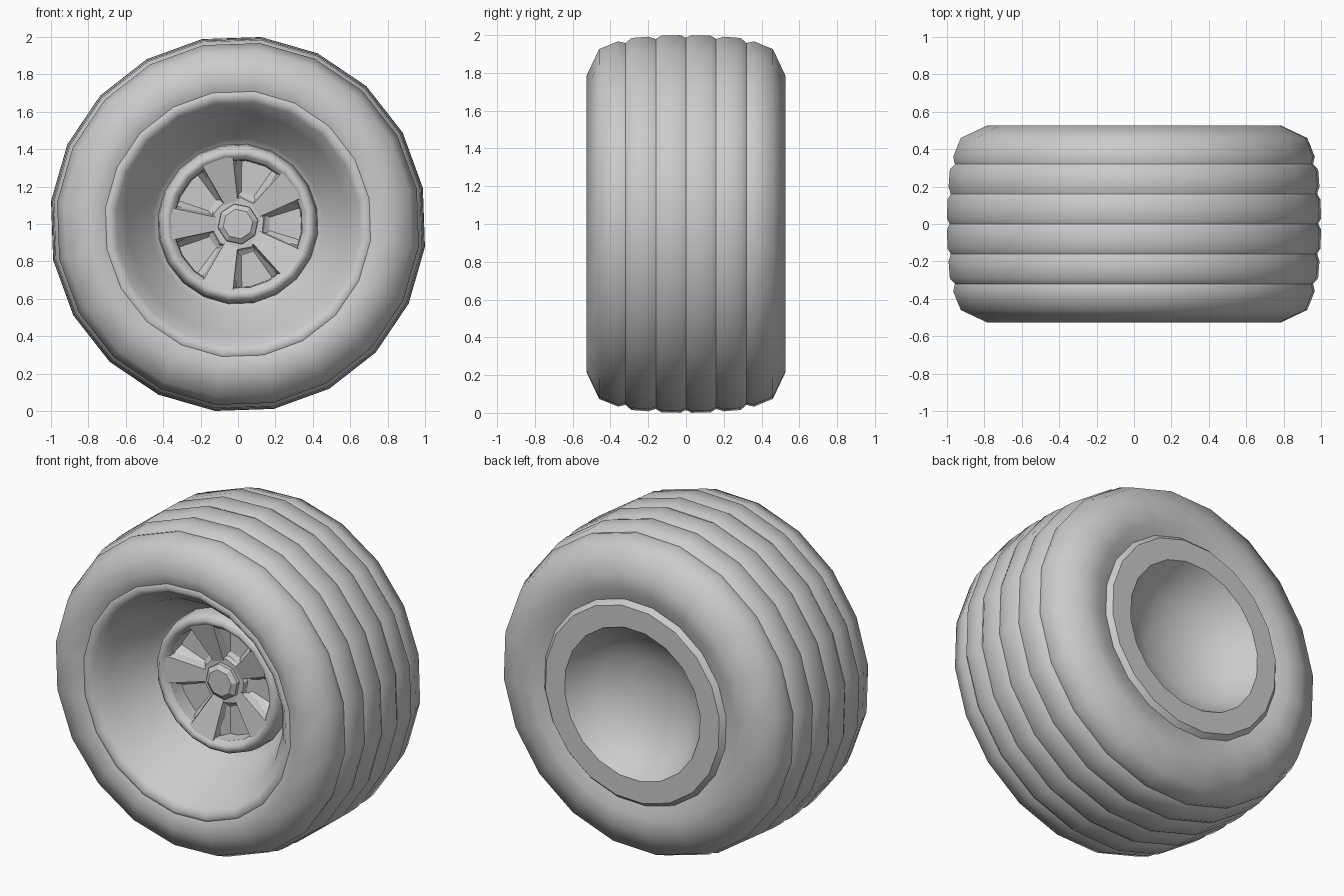
import bpy, bmesh, math
from mathutils import Matrix

if "Cube" in bpy.data.objects:
    bpy.data.objects.remove(bpy.data.objects["Cube"])

SIDES = 20
OFFSET = math.radians(11)

grey = bpy.data.materials.new("plain_grey")
grey.diffuse_color = (0.6, 0.6, 0.6, 1)
grey.use_nodes = True
grey.node_tree.nodes["Principled BSDF"].inputs["Base Color"].default_value = grey.diffuse_color


def finish(name, bm):
    bmesh.ops.recalc_face_normals(bm, faces=bm.faces)
    mesh = bpy.data.meshes.new(name)
    bm.to_mesh(mesh)
    bm.free()
    mesh.materials.append(grey)
    obj = bpy.data.objects.new(name, mesh)
    obj.location.z = 1
    bpy.context.collection.objects.link(obj)
    return obj


def lathe(name, profile, sides=SIDES, closed=False, flat=False):
    """Spin (y, radius, sharp) points about the axle; radius 0 makes a pole."""
    bm = bmesh.new()
    rings = []
    for y, r, _ in profile:
        if r == 0:
            rings.append([bm.verts.new((0, y, 0))] * sides)
        else:
            angles = [OFFSET + 2 * math.pi * i / sides for i in range(sides)]
            rings.append([bm.verts.new((r * math.cos(a), y, r * math.sin(a))) for a in angles])
    count = len(rings)
    for k in range(count if closed else count - 1):
        a, b = rings[k], rings[(k + 1) % count]
        for i in range(sides):
            j = (i + 1) % sides
            corners = list(dict.fromkeys((a[i], a[j], b[j], b[i])))
            bm.faces.new(corners).smooth = not flat
    # Crease the rings flagged as sharp
    for ring, point in zip(rings, profile):
        if point[2] and point[1]:
            for i in range(sides):
                edge = bm.edges.get((ring[i], ring[(i + 1) % sides]))
                if edge:
                    edge.smooth = False
    return finish(name, bm)


def wedge(name, angle, inner, outer, back, flare, inset=0, pocket=0):
    """Tapered block along a radius; inner/outer are (radius, half width, front y)."""
    bm = bmesh.new()
    front, rear = [], []
    for (r, w, y), signs in ((inner, (-1, 1)), (outer, (1, -1))):
        for s in signs:
            front.append(bm.verts.new((r, y, s * w)))
            rear.append(bm.verts.new((r, back, s * (w + flare))))
    face = bm.faces.new(front)
    bm.faces.new(rear[::-1])
    for i in range(4):
        j = (i + 1) % 4
        bm.faces.new((front[i], rear[i], rear[j], front[j]))
    bmesh.ops.recalc_face_normals(bm, faces=bm.faces)
    if inset:
        # Sunken window with a flat floor
        bmesh.ops.inset_individual(bm, faces=[face], thickness=inset)
        for v in face.verts:
            v.co.y = pocket
    bmesh.ops.rotate(bm, verts=bm.verts, matrix=Matrix.Rotation(-angle, 3, 'Y'))
    return finish(name, bm)


# Tyre: ribbed tread with rounded shoulders; the bead is tighter at the back
half = [(0.03, 1.007, 0), (0.13, 1.005, 0), (0.16, 0.987, 1), (0.20, 0.999, 0),
        (0.29, 0.992, 0), (0.32, 0.965, 1), (0.36, 0.974, 0), (0.46, 0.933, 0),
        (0.527, 0.79, 0)]
front_bead = [(-0.44, 0.68, 1), (-0.498, 0.714, 1)]
back_bead = [(0.52, 0.70, 0), (0.495, 0.625, 1), (0.44, 0.60, 1)]
tyre = front_bead + [(-y, r, s) for y, r, s in reversed(half)] + [(0, 0.993, 1)] + half + back_bead
lathe("tyre", tyre, closed=True)

# Rim: recessed front barrel with raised hub ring, hidden drum, flat back ring and shallow bowl
rim = [(-0.085, 0, 0), (-0.085, 0.34, 1), (-0.185, 0.345, 1), (-0.212, 0.365, 0),
       (-0.222, 0.388, 0), (-0.20, 0.415, 0), (-0.165, 0.424, 0), (-0.11, 0.43, 1),
       (-0.13, 0.46, 0), (-0.40, 0.59, 0), (-0.48, 0.655, 0), (-0.51, 0.69, 0),
       (-0.498, 0.714, 1), (-0.44, 0.70, 1), (0.44, 0.615, 1), (0.495, 0.627, 1),
       (0.525, 0.60, 1), (0.525, 0.467, 1), (0.43, 0.405, 0), (0.35, 0.305, 0),
       (0.295, 0.17, 0), (0.28, 0, 0)]
lathe("rim", rim)

# Five raised spokes alternating with five pocketed window panels
for k in range(5):
    turn = math.radians(72 * k)
    wedge(f"window_panel_{k + 1}", turn, (0.13, 0.065, -0.125), (0.38, 0.13, -0.165),
          -0.06, 0.0, 0.048, -0.10)
    wedge(f"spoke_{k + 1}", turn + math.radians(36),
          (0.10, 0.032, -0.135), (0.375, 0.09, -0.212), -0.06, 0.025)

# Centre boss and axle nut
lathe("centre_boss", [(-0.06, 0.15, 1), (-0.12, 0.15, 1), (-0.14, 0.14, 1), (-0.14, 0, 0)],
      sides=10, flat=True)
lathe("axle_nut", [(-0.12, 0.112, 1), (-0.16, 0.108, 1), (-0.18, 0.08, 1), (-0.18, 0, 0)],
      sides=8, flat=True)
